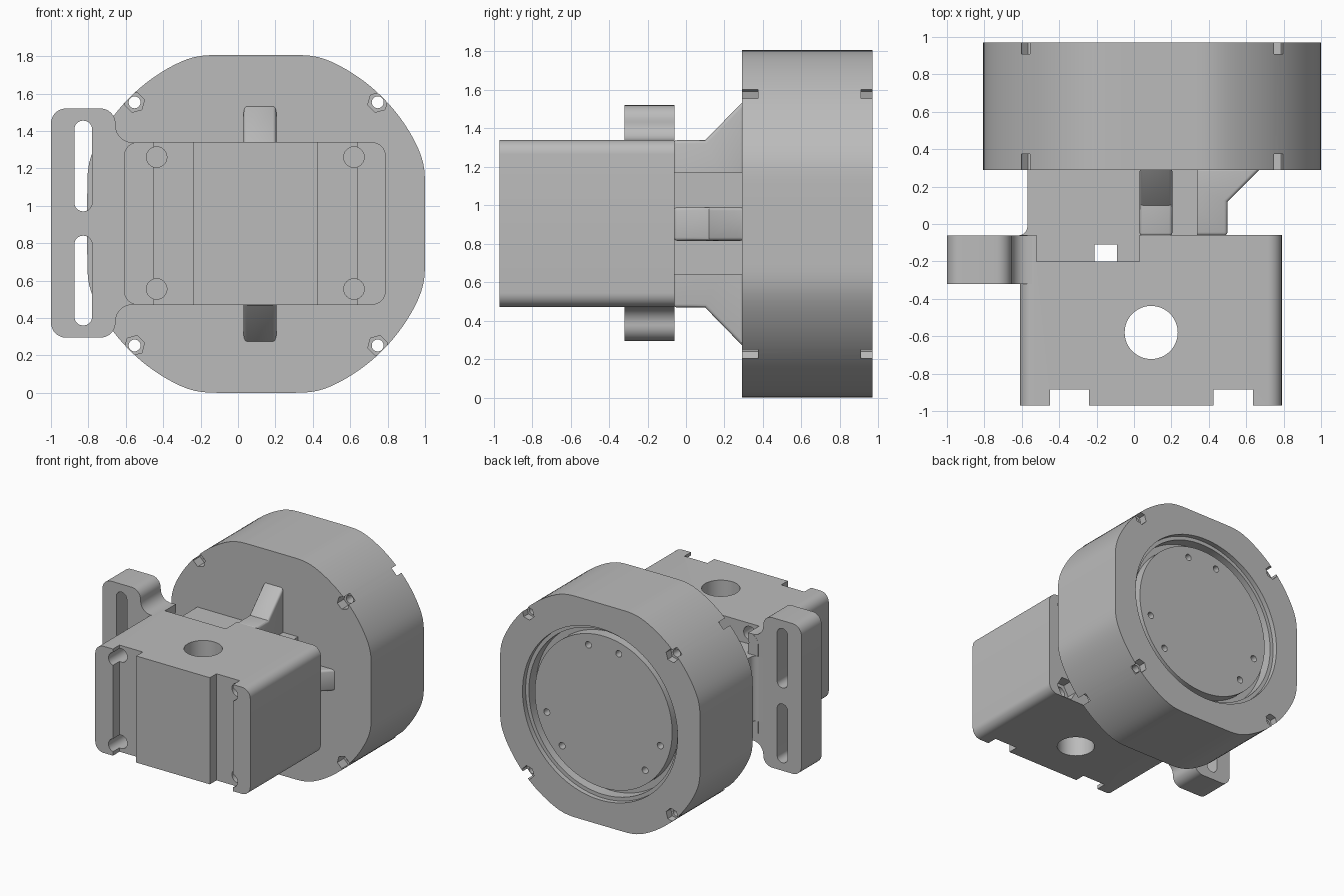
import bpy, bmesh, math
from mathutils import Vector

if "Cube" in bpy.data.objects:
    bpy.data.objects.remove(bpy.data.objects["Cube"])

grey = bpy.data.materials.new("plain grey")
grey.diffuse_color = (0.5, 0.5, 0.5, 1)
grey.use_nodes = True
grey.node_tree.nodes["Principled BSDF"].inputs["Base Color"].default_value = grey.diffuse_color
CX, CZ, H = 0.097, 0.903, 0.903      # centre and half size of the round housing


def prism(name, pts, axis, a, b):
    """Extrude a 2D outline along an axis from a to b."""
    place = {"X": lambda u, v, w: (w, u, v),
             "Y": lambda u, v, w: (u, w, v),
             "Z": lambda u, v, w: (u, v, w)}[axis]
    bm = bmesh.new()
    lo = [bm.verts.new(place(u, v, a)) for u, v in pts]
    hi = [bm.verts.new(place(u, v, b)) for u, v in pts]
    n = len(pts)
    bm.faces.new(lo)
    bm.faces.new(hi)
    for i in range(n):
        j = (i + 1) % n
        bm.faces.new((lo[i], lo[j], hi[j], hi[i]))
    bmesh.ops.recalc_face_normals(bm, faces=bm.faces[:])
    me = bpy.data.meshes.new(name)
    bm.to_mesh(me)
    bm.free()
    me.materials.append(grey)
    ob = bpy.data.objects.new(name, me)
    bpy.context.collection.objects.link(ob)
    return ob


def circle(u, v, r, n=32, turn=0.0):
    return [(u + r * math.cos(turn + 2 * math.pi * i / n),
             v + r * math.sin(turn + 2 * math.pi * i / n)) for i in range(n)]


def rect(u0, u1, v0, v1):
    return [(u0, v0), (u1, v0), (u1, v1), (u0, v1)]


def rounded(corners, steps=8):
    """Outline from (u, v, radius) corners with true arc fillets."""
    out, n = [], len(corners)
    for i, (u, v, r) in enumerate(corners):
        p = Vector((u, v))
        if r == 0:
            out.append((u, v))
            continue
        d0 = (Vector(corners[i - 1][:2]) - p).normalized()
        d1 = (Vector(corners[(i + 1) % n][:2]) - p).normalized()
        half = d0.angle(d1) / 2
        c = p + (d0 + d1).normalized() * r / math.sin(half)
        s0 = p + d0 * r / math.tan(half) - c
        s1 = p + d1 * r / math.tan(half) - c
        for k in range(steps + 1):
            t = k / steps
            out.append(tuple(c + s0.slerp(s1, t) * r / s0.slerp(s1, t).length))
    return out


def round_rect(u0, u1, v0, v1, r):
    return rounded([(u, v, r) for u, v in rect(u0, u1, v0, v1)])


def modify(ob, kind, **props):
    m = ob.modifiers.new(kind.lower(), kind)
    for k, v in props.items():
        setattr(m, k, v)
    bpy.context.view_layer.objects.active = ob
    bpy.ops.object.modifier_apply(modifier=m.name)


def cut(ob, pts, axis, a, b):
    c = prism("cutter", pts, axis, a, b)
    modify(ob, "BOOLEAN", operation="DIFFERENCE", solver="EXACT", object=c)
    bpy.data.objects.remove(c)


# Round housing: a circle clipped to a square, with softened joins
R = 0.958
outline = []
for i in range(144):
    t = 2 * math.pi * i / 144
    outline.append((max(-H, min(H, R * math.cos(t))), max(-H, min(H, R * math.sin(t)))))
for _ in range(4):
    outline = [((outline[i - 1][0] + 2 * p[0] + outline[(i + 1) % 144][0]) / 4,
                (outline[i - 1][1] + 2 * p[1] + outline[(i + 1) % 144][1]) / 4)
               for i, p in enumerate(outline)]
housing = prism("round_housing", [(CX + u, CZ + v) for u, v in outline], "Y", 0.29, 0.97)
cut(housing, circle(CX, CZ, 0.70, 96), "Y", 0.93, 1.1)
cut(housing, circle(CX, CZ, 0.67, 96), "Y", 0.84, 1.1)

# Corner bolt holes with hexagonal pockets front and back
for sx in (-1, 1):
    for sz in (-1, 1):
        u, v = CX + sx * 0.65, CZ + sz * 0.65
        cut(housing, circle(u, v, 0.032, 20), "Y", 0.1, 1.1)
        hexa = circle(u, v, 0.055, 6, math.radians(15))
        cut(housing, hexa, "Y", 0.1, 0.375)
        cut(housing, hexa, "Y", 0.91, 1.1)

# Output disc in the back opening, with three pairs of screw holes
disc = prism("output_disc", circle(CX, CZ, 0.62, 96), "Y", 0.80, 0.925)
for base in (90, 210, 330):
    for off in (-15, 15):
        a = math.radians(base + off)
        cut(disc, circle(CX + 0.53 * math.cos(a), CZ + 0.53 * math.sin(a), 0.027, 16),
            "Y", 0.86, 1.1)

# Front block with grooves, cross hole, bolt bores, nut traps and wire recess
block = prism("front_block", round_rect(-0.61, 0.79, 0.47, 1.34, 0.075), "Y", -0.97, -0.06)
cut(block, circle(0.092, -0.58, 0.142, 48), "Z", 0, 2)
for x0, x1 in ((-0.45, -0.24), (0.425, 0.635)):
    cut(block, rect(x0, x1, 0, 2), "Y", -1.2, -0.885)
for x in (-0.435, 0.62):
    for z in (0.555, 1.26):
        cut(block, circle(x, z, 0.055, 24), "Y", -1.2, 0.1)
        cut(block, circle(x, z, 0.092, 6), "Y", -0.15, 0.1)
cut(block, rect(-0.52, 0.03, -0.2, 0.1), "Z", 1.17, 1.6)
cut(block, rect(-0.21, -0.09, -0.2, -0.11), "Z", 0, 2)

# Neck joining block and housing, flaring into the bracket on the left
neck = prism("neck", rounded([(-0.57, 0.3, 0), (-0.57, -0.061, 0.05), (-0.68, -0.061, 0),
                              (-0.68, -0.1, 0), (0.34, -0.1, 0), (0.34, 0.3, 0)]),
             "Z", 0.64, 1.17)

# Sloped ribs: top, bottom and right
ribs = [prism(name, [(-0.065, CZ), (-0.065, CZ + s * 0.435), (0.10, CZ + s * 0.435),
                     (0.30, CZ + s * 0.64), (0.30, CZ)], "X", 0.03, 0.205)
        for name, s in (("top_rib", 1), ("bottom_rib", -1))]
ribs.append(prism("right_rib", [(0.1, -0.062), (0.5, -0.062), (0.5, 0.12),
                                (0.68, 0.30), (0.1, 0.30)], "Z", 0.815, 0.99))
for rib in ribs:
    modify(rib, "BEVEL", width=0.018, segments=3, limit_method="ANGLE",
           angle_limit=math.radians(60))

# Slotted side bracket
bracket = prism("side_bracket", rounded([
    (-1, 0.295, 0.08), (-0.655, 0.295, 0.08), (-0.655, 0.471, 0.09), (-0.525, 0.471, 0),
    (-0.525, 1.339, 0), (-0.655, 1.339, 0.09), (-0.655, 1.52, 0.08), (-1, 1.52, 0.08)]),
    "Y", -0.32, -0.061)
for z0, z1 in ((0.36, 0.84), (0.97, 1.455)):
    cut(bracket, round_rect(-0.875, -0.78, z0, z1, 0.047), "Y", -0.6, 0.2)

# Smooth the curved walls, keep the edges sharp
for ob in bpy.data.objects:
    bpy.ops.object.select_all(action="DESELECT")
    ob.select_set(True)
    bpy.context.view_layer.objects.active = ob
    bpy.ops.object.shade_smooth_by_angle(angle=math.radians(30))
